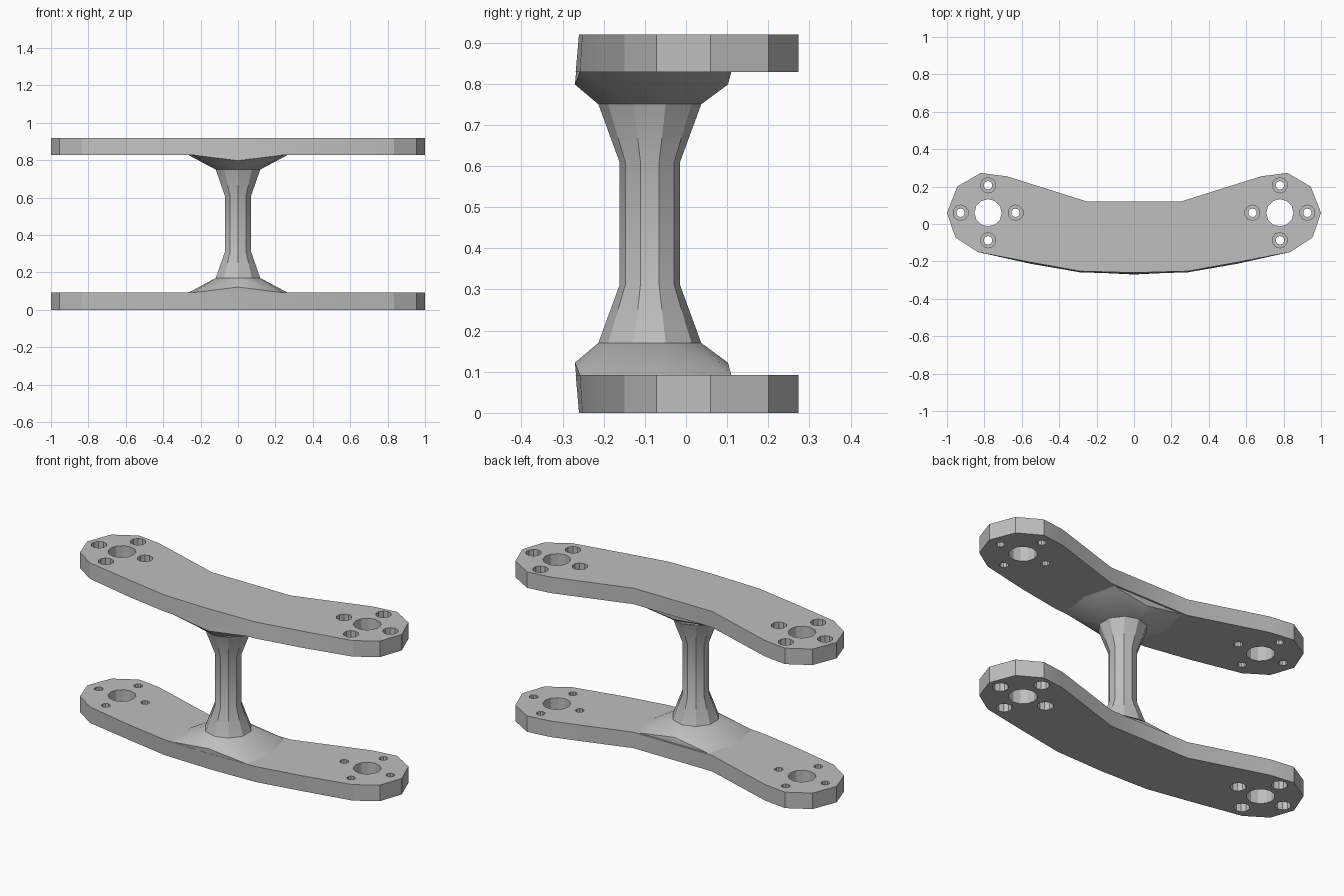
import bpy, bmesh, math
from mathutils import Matrix

if "Cube" in bpy.data.objects:
    bpy.data.objects.remove(bpy.data.objects["Cube"])

HEIGHT, THICK = 0.92, 0.092
COL_Y = -0.088          # column axis
HOLE_X, HOLE_Y = 0.78, 0.06
SIDES = 10

grey = bpy.data.materials.new("plain grey")
grey.use_nodes = True
grey.diffuse_color = (0.52, 0.52, 0.52, 1)
grey.node_tree.nodes["Principled BSDF"].inputs["Base Color"].default_value = (0.52, 0.52, 0.52, 1)


def finish(name, bm):
    bmesh.ops.recalc_face_normals(bm, faces=bm.faces[:])
    mesh = bpy.data.meshes.new(name)
    bm.to_mesh(mesh)
    bm.free()
    mesh.materials.append(grey)
    obj = bpy.data.objects.new(name, mesh)
    bpy.context.collection.objects.link(obj)
    return obj


def select(obj):
    bpy.ops.object.select_all(action='DESELECT')
    bpy.context.view_layer.objects.active = obj
    obj.select_set(True)


def smooth(obj, degrees):
    select(obj)
    bpy.ops.object.shade_smooth_by_angle(angle=math.radians(degrees))


def flip(z, top):
    return HEIGHT - z if top else z


def mirrored(half):
    """Closed outline from points on the +x side, first and last on x = 0."""
    return half + [(-x, *rest) for x, *rest in reversed(half[1:-1])]


def ring(bm, radius, z):
    return [bm.verts.new((radius * math.cos(a), COL_Y + radius * math.sin(a), z))
            for a in ((i + 0.5) * math.tau / SIDES for i in range(SIDES))]


def bridge(bm, a, b):
    for i in range(len(a)):
        j = (i + 1) % len(a)
        bm.faces.new((a[i], a[j], b[j], b[i]))


def cut(obj, drills):
    """Cut upright cylinders (x, y, radius, z low, z high, sides) out of obj."""
    bm = bmesh.new()
    for x, y, r, z0, z1, n in drills:
        bmesh.ops.create_cone(bm, cap_ends=True, segments=n, radius1=r, radius2=r,
                              depth=z1 - z0,
                              matrix=Matrix.Translation((x, y, (z0 + z1) / 2)))
    cutter = finish("hole_cutter", bm)
    cutter.hide_render = True
    mod = obj.modifiers.new("holes", 'BOOLEAN')
    mod.operation, mod.solver, mod.object = 'DIFFERENCE', 'EXACT', cutter
    select(obj)
    bpy.ops.object.modifier_apply(modifier=mod.name)
    bpy.data.objects.remove(cutter)


# Curved plate outline; third value pushes the front edge out on the inner side
OUTLINE = mirrored([(0, -0.26, 0.008), (0.29, -0.252, 0.006), (0.55, -0.205, 0.008),
                    (0.835, -0.15, 0), (0.955, -0.072, 0), (1.0, 0.06, 0),
                    (0.945, 0.2, 0), (0.82, 0.273, 0), (0.68, 0.255, 0),
                    (0.25, 0.12, 0), (0, 0.12, 0)])


def make_plate(name, top):
    bm = bmesh.new()
    outer = [bm.verts.new((x, y, flip(0, top))) for x, y, p in OUTLINE]
    inner = [bm.verts.new((x, y - p, flip(THICK, top))) for x, y, p in OUTLINE]
    bridge(bm, outer, inner)
    bm.faces.new(outer)
    bm.faces.new(inner)
    plate = finish(name, bm)
    # Centre bores, screw holes and counterbores sunk from the outer face
    through, sunk = [], []
    lo, hi = sorted((flip(-0.05, top), flip(THICK + 0.05, top)))
    s_lo, s_hi = sorted((flip(-0.05, top), flip(0.05, top)))
    for side in (-1, 1):
        cx = side * HOLE_X
        through.append((cx, HOLE_Y, 0.073, lo, hi, 12))
        for dx, dy in ((1, 0), (-1, 0), (0, 1), (0, -1)):
            x, y = cx + dx * 0.147, HOLE_Y + dy * 0.147
            through.append((x, y, 0.023, lo, hi, 10))
            sunk.append((x, y, 0.041, s_lo, s_hi, 10))
    cut(plate, through)
    cut(plate, sunk)
    smooth(plate, 20)


# Flared foot between plate and column, peaked at the front and back edges
FOOT = mirrored([(0, -0.27, 0.122), (0.24, -0.258, THICK), (0.265, -0.07, THICK),
                 (0.22, 0.11, THICK), (0, 0.102, 0.122)])


def make_flare(name, top):
    bm = bmesh.new()
    ring(bm, 0.125, flip(0.17, top))
    for x, y, z in FOOT:
        bm.verts.new((x, y, flip(z, top)))
        bm.verts.new((x * 0.99, y * 0.975, flip(0.05, top)))
    hull = bmesh.ops.convex_hull(bm, input=bm.verts[:])
    loose = [v for v in bm.verts if not v.link_faces]
    bmesh.ops.delete(bm, geom=loose, context='VERTS')
    smooth(finish(name, bm), 30)


for prefix, is_top in (("lower", False), ("upper", True)):
    make_plate(prefix + "_plate", is_top)
    make_flare(prefix + "_flare", is_top)

# Waisted column
bm = bmesh.new()
rings = [ring(bm, r, z) for r, z in ((0.125, 0.17), (0.073, 0.312),
                                     (0.073, 0.608), (0.125, 0.75))]
for a, b in zip(rings, rings[1:]):
    bridge(bm, a, b)
smooth(finish("column", bm), 30)
